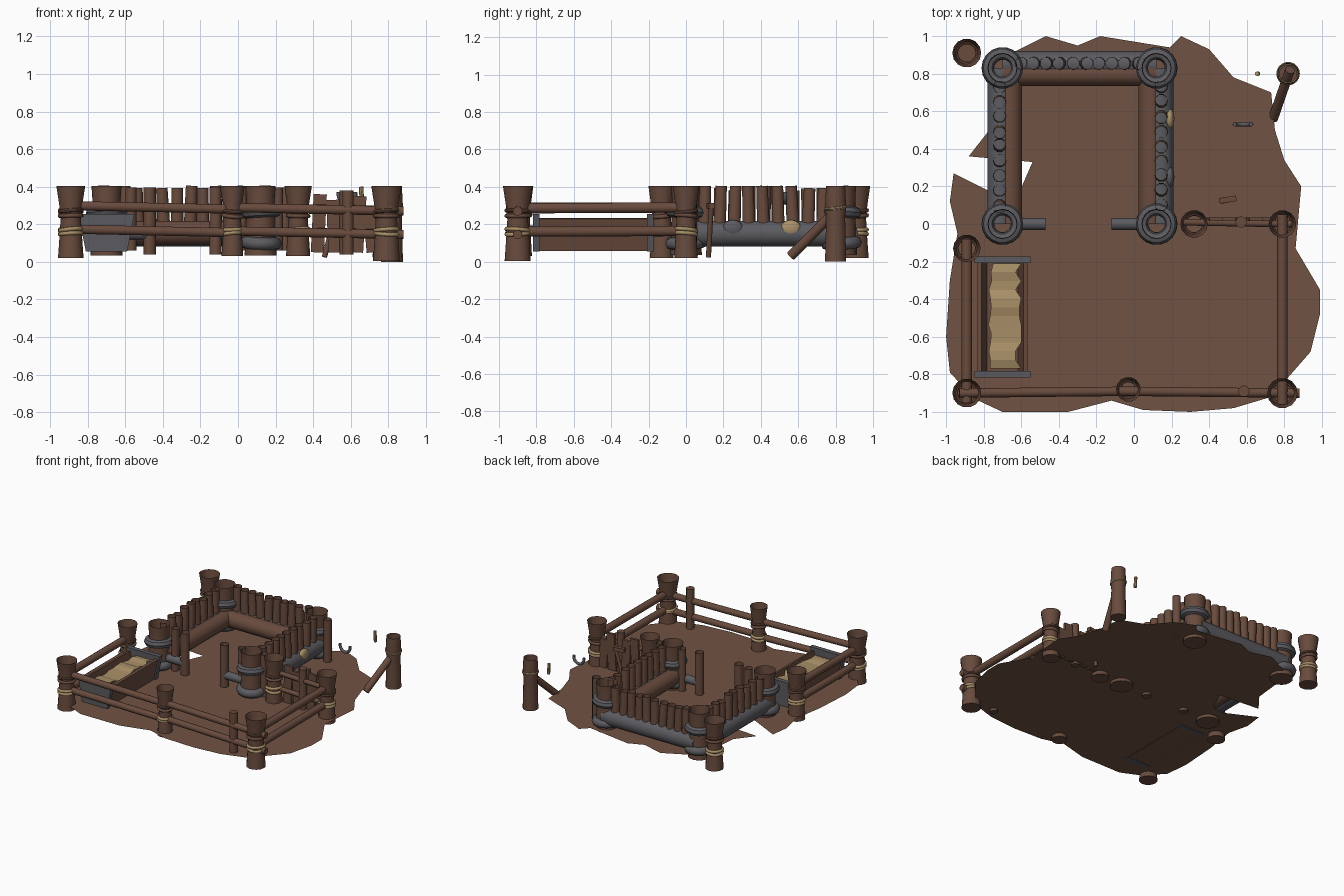
import bpy, bmesh, math, random
from mathutils import Vector

if "Cube" in bpy.data.objects:
    bpy.data.objects.remove(bpy.data.objects["Cube"])

random.seed(4)

def mat(name, c):
    m = bpy.data.materials.new(name)
    m.diffuse_color = (*c, 1)
    m.use_nodes = True
    m.node_tree.nodes["Principled BSDF"].inputs["Base Color"].default_value = m.diffuse_color
    return m

WOOD = mat("brown wood", (0.14, 0.070, 0.047))
EARTH = mat("brown earth", (0.165, 0.085, 0.056))
STONE = mat("grey stone", (0.105, 0.105, 0.118))
STRAW = mat("tan straw", (0.40, 0.28, 0.14))

def finish(name, bm, m, smooth=True):
    me = bpy.data.meshes.new(name)
    bm.to_mesh(me)
    bm.free()
    me.materials.append(m)
    ob = bpy.data.objects.new(name, me)
    bpy.context.collection.objects.link(ob)
    if smooth:
        bpy.context.view_layer.objects.active = ob
        ob.select_set(True)
        bpy.ops.object.shade_smooth_by_angle(angle=math.radians(40))
        ob.select_set(False)
    return ob

def lathe(name, p0, p1, profile, m, n=14, cap0=True, cap1=True, squash=1.0):
    """Round body from p0 to p1; profile is (position 0..1, radius)."""
    p0, p1 = Vector(p0), Vector(p1)
    q = (p1 - p0).to_track_quat('Z', 'Y')
    bm = bmesh.new()
    rings = []
    for t, r in profile:
        c = p0.lerp(p1, t)
        rings.append([bm.verts.new(c + q @ Vector((r * math.cos(a) * squash, r * math.sin(a), 0)))
                      for a in (2 * math.pi * i / n for i in range(n))])
    for a, b in zip(rings, rings[1:]):
        for i in range(n):
            j = (i + 1) % n
            bm.faces.new((a[i], a[j], b[j], b[i]))
    if cap0:
        bm.faces.new(rings[0][::-1])
    if cap1:
        bm.faces.new(rings[-1])
    return finish(name, bm, m)

def log(name, p0, p1, r, m=WOOD, r1=None, **kw):
    return lathe(name, p0, p1, [(0, r), (1, r if r1 is None else r1)], m, **kw)

def box(name, c, s, m, rot=(0, 0, 0), top=1.0):
    bm = bmesh.new()
    bmesh.ops.create_cube(bm, size=1)
    for v in bm.verts:
        k = top if v.co.z > 0 else 1
        v.co = Vector((v.co.x * s[0] * k, v.co.y * s[1], v.co.z * s[2]))
    ob = finish(name, bm, m, False)
    ob.location, ob.rotation_euler = c, rot
    return ob

def ring(name, x, y, z, R, r, m, tilt=0.0):
    bpy.ops.mesh.primitive_torus_add(major_radius=R, minor_radius=r, major_segments=18,
                                     minor_segments=8, location=(x, y, z), rotation=(tilt, tilt, 0))
    ob = bpy.context.object
    ob.name = name
    ob.data.materials.append(m)
    bpy.ops.object.shade_smooth()

# ragged ground sheet
OUT = [(-.63, .92), (-.47, 1), (-.3, .95), (-.18, 1), (.19, .94), (.25, 1), (.4, .93), (.53, .78),
       (.73, .7), (.75, .5), (.8, .34), (.89, .2), (.86, -.13), (.99, -.35), (.99, -.48), (.94, -.68),
       (.8, -.84), (.73, -.92), (.53, -.98), (.3, -1), (.05, -.99), (-.12, -.94), (-.35, -1), (-.7, -1),
       (-.85, -.93), (-.98, -.79), (-1, -.6), (-.98, -.3), (-.94, -.05), (-.98, .12), (-.96, .27),
       (-.72, .15), (-.61, .17), (-.54, .33), (-.88, .36), (-.77, .5), (-.75, .7), (-.79, .85)]
bm = bmesh.new()
f = bm.faces.new([bm.verts.new((x, y, .06)) for x, y in OUT])
f.normal_update()
if f.normal.z < 0:
    f.normal_flip()
bmesh.ops.triangulate(bm, faces=[f])
finish("ground", bm, EARTH, False)

# flared fence posts with open tops and rope lashings
TOP = .405
for x, y, z0, s in [(-.89, -.9, .02, 1), (-.03, -.88, .03, .85), (.79, -.9, .005, 1.05), (.79, 0, .02, .95),
                    (-.89, -.13, .02, .95), (-.89, .91, .02, 1), (.32, 0, .03, .95)]:
    lathe("fence_post", (x, y, z0), (x, y, TOP),
          [(0, .068 * s), (.3, .06 * s), (.55, .054 * s), (.75, .062 * s), (1, .077 * s)],
          WOOD, cap1=False)
    for z, m in [(.15, STRAW), (.17, STRAW), (.245, WOOD), (.27, WOOD)]:
        ring("post_lashing", x, y, z, .058 * s, .011, m, random.uniform(-.12, .12))
lathe("broken_corner_post", (.82, .8, 0), (.82, .8, TOP),
      [(0, .058), (.6, .052), (.72, .058), (1, .052)], WOOD, cap1=False)
ring("corner_post_lashing", .82, .8, .29, .054, .009, STRAW, .1)

# fence rails and thin stakes
for z in (.29, .165):
    log("front_rail_left", (-.93, -.9, z + .01), (0, -.89, z - .01), .025)
    log("front_rail_right", (-.08, -.89, z), (.88, -.9, z - .02), .025)
    log("right_rail", (.79, -.96, z - .005), (.79, .05, z), .028)
    log("left_rail", (-.89, -.95, z), (-.89, -.08, z), .028)
    log("inner_rail", (.26, .01, z), (.84, 0, z - .01), .018)
log("broken_rail", (.83, .82, .29), (.74, .56, .03), .026)
for x, y in [(.585, -.89), (.57, .01)]:
    log("fence_stake", (x, y, .04), (x, y, .38), .03)

# upright boards in the inner fence
for x, h, a in [(.43, .31, .05), (.51, .28, -.04), (.64, .3, .06), (.71, .24, -.08)]:
    box("leaning_board", (x, .025, .05 + h / 2), (.07, .02, h), WOOD, (0, a, 0))

# hut corner posts with stone collars
for x in (-.70, .12):
    for y in (0, .83):
        lathe("hut_corner_post", (x, y, .035), (x, y, TOP),
              [(0, .085), (.4, .078), (.8, .075), (1, .08)], WOOD, n=16, cap1=False)
        ring("lower_stone_collar", x, y, .10, .078, .034, STONE, .05)
        ring("upper_stone_collar", x, y, .265, .078, .032, STONE, -.05)

# hut walls: stone sill outside, wooden sill inside, palisade above
def wall(side, a, b, out, count):
    a, b, out = Vector(a), Vector(b), Vector(out)
    up = Vector((0, 0, 1))
    log(side + "_stone_sill", a + out * .02 + up * .15, b + out * .02 + up * .15, .07, STONE)
    log(side + "_wood_sill", a - out * .03 + up * .155, b - out * .03 + up * .155, .065)
    d = b - a
    for i in range(count):
        p = a + d * (.12 + .76 * i / (count - 1)) + out * .025
        lean = d.normalized() * random.uniform(-.012, .012)
        log(side + "_palisade_stake", p + up * .17,
            p + lean + up * (TOP - random.choice((0, 0, .012, .025))), .036, r1=.032, n=10, cap1=False)

wall("back", (-.70, .83, 0), (.12, .83, 0), (0, 1, 0), 10)
wall("left", (-.69, 0, 0), (-.69, .83, 0), (-1, 0, 0), 9)
wall("right", (.12, 0, 0), (.12, .83, 0), (1, 0, 0), 9)

# doorway stakes and short sill stubs
for x, sx in [(-.47, -.62), (-.12, .05)]:
    log("door_stake", (x, 0, .04), (x, 0, TOP - .01), .033, cap1=False)
    log("door_sill_stub", (x, 0, .15), (sx, 0, .15), .032, STONE)
for x, y in [(.25, .78), (-.57, .02), (.02, .02), (.21, .03)]:
    log("side_stake", (x, y, .06), (x, y, TOP - .01), .03, cap1=False)

# round boulders set in the right wall
for y, m in [(.25, STONE), (.56, STRAW)]:
    bpy.ops.mesh.primitive_uv_sphere_add(segments=16, ring_count=10, radius=1, location=(.19, y, .178))
    ob = bpy.context.object
    ob.name = "wall_boulder"
    ob.scale = (.025, .055, .045)
    ob.data.materials.append(m)
    bpy.ops.object.shade_smooth()

# feeding trough with straw
for s in (-1, 1):
    box("trough_side", (-.70 + s * .105, -.495, .145), (.022, .6, .175), WOOD, (0, s * .2, 0))
box("trough_floor", (-.70, -.495, .075), (.19, .6, .02), WOOD)
for y in (-.8, -.19):
    box("trough_end", (-.70, y, .155), (.22, .035, .2), STONE, top=1.36)
bm = bmesh.new()
L, R = [], []
for i in range(13):
    y = -.77 + .56 * i / 12
    z = .215 + random.uniform(-.008, .012)
    L.append(bm.verts.new((-.775 + random.uniform(0, .025), y, z)))
    R.append(bm.verts.new((-.60 - random.choice((0, .01, .03)), y, z)))
for i in range(12):
    bm.faces.new((L[i], R[i], R[i + 1], L[i + 1]))
finish("trough_straw", bm, STRAW, False)

# hanging horseshoe, clip and leaning tool
cu = bpy.data.curves.new("horseshoe", 'CURVE')
cu.dimensions, cu.bevel_depth, cu.bevel_resolution = '3D', .011, 2
sp = cu.splines.new('POLY')
sp.points.add(10)
for i, p in enumerate(sp.points):
    a = math.pi * (.92 + 1.16 * i / 10)
    p.co = (.58 + .045 * math.cos(a), .53, .36 + .045 * math.sin(a), 1)
cu.use_fill_caps = True
cu.materials.append(STONE)
bpy.context.collection.objects.link(bpy.data.objects.new("horseshoe", cu))
log("hanging_clip", (.66, .8, .315), (.655, .8, .4), .012, STRAW, n=8)
log("leaning_tool_handle", (.46, .12, .025), (.53, .135, .3), .014)
box("tool_head", (.50, .13, .30), (.09, .03, .03), WOOD, (0, 0, .15))
